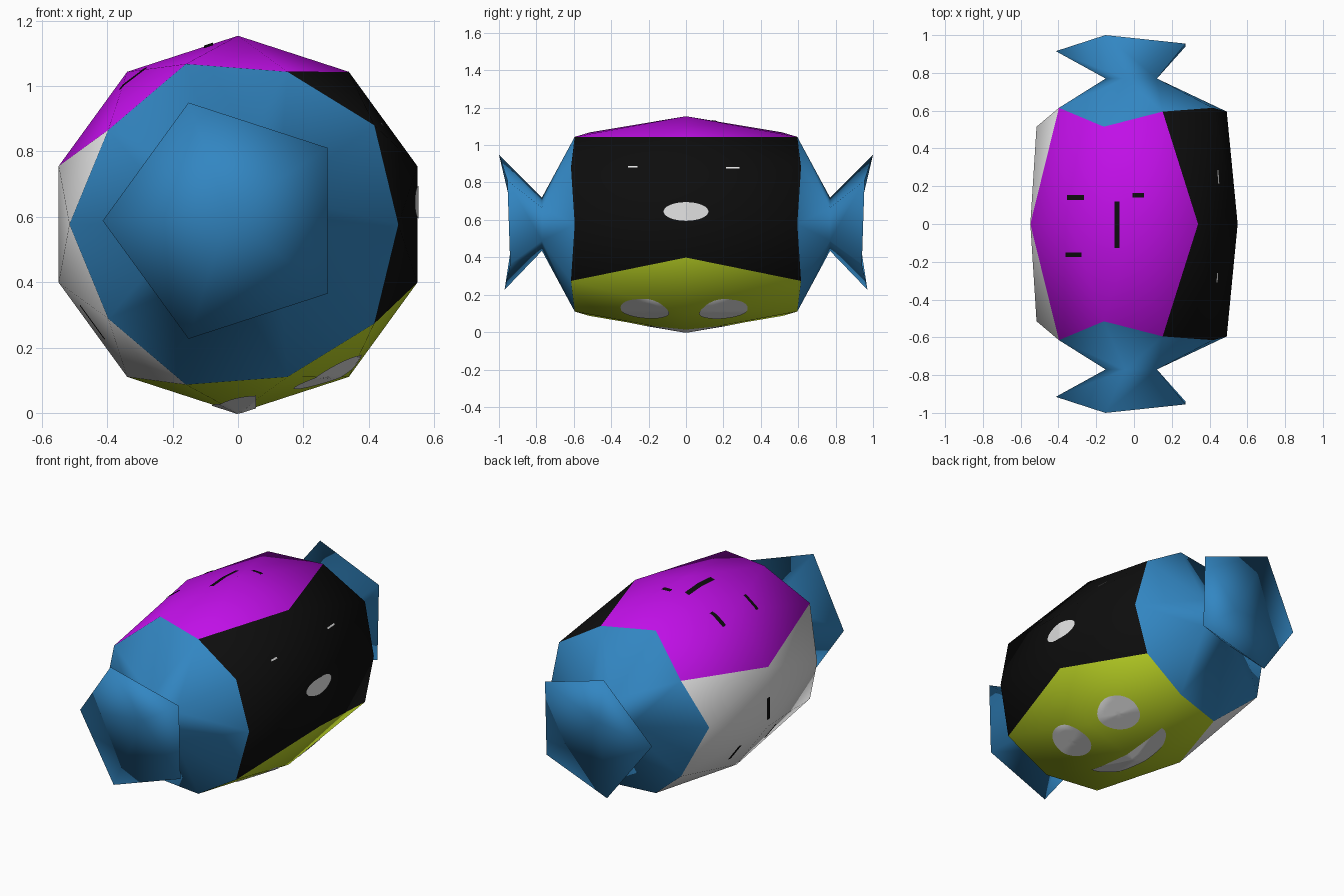
import bpy, bmesh, math
from mathutils import Vector
from mathutils.bvhtree import BVHTree

if "Cube" in bpy.data.objects:
    bpy.data.objects.remove(bpy.data.objects["Cube"])

CZ = 0.577  # height of the long axis


def material(name, rgb):
    m = bpy.data.materials.new(name)
    lin = [(c / 255 / 12.92) if c < 11 else ((c / 255 + 0.055) / 1.055) ** 2.4 for c in rgb]
    m.diffuse_color = (*lin, 1)
    m.use_nodes = True
    m.node_tree.nodes["Principled BSDF"].inputs["Base Color"].default_value = m.diffuse_color
    return m


BLACK = material("black", (13, 13, 13))
MAGENTA = material("magenta", (200, 16, 240))
WHITE = material("white", (228, 228, 228))
LIME = material("lime", (184, 208, 36))
BLUE = material("blue", (50, 134, 194))


def add_object(name, bm, mats):
    me = bpy.data.meshes.new(name)
    bm.to_mesh(me)
    for m in mats:
        me.materials.append(m)
    for p in me.polygons:
        p.use_smooth = True
    ob = bpy.data.objects.new(name, me)
    bpy.context.collection.objects.link(ob)
    return ob


def polar(deg, r, y, cx=0.0, cz=CZ):
    a = math.radians(deg)
    return (cx + r * math.cos(a), y, cz + r * math.sin(a))


# Wrapped body: ten-sided middle, shoulders, pinched waists and flared ends
bm = bmesh.new()
middle = [bm.verts.new(polar(18 + 36 * k, 0.577, 0)) for k in range(10)]
shoulder_y = [0.595, 0.615, 0.595, 0.515, 0.615, 0.515, 0.615, 0.515, 0.595, 0.615]
flare_y = [0.955, 1.0, 0.915, 0.97, 0.94]


def face(mat, *verts):
    bm.faces.new(verts).material_index = mat


for s in (-1, 1):
    shoulder = [bm.verts.new(polar(36 * k, 0.516 if k % 2 else 0.491, s * shoulder_y[k]))
                for k in range(10)]
    waist = [bm.verts.new(polar(36 + 72 * k, 0.15, s * 0.77)) for k in range(5)]
    flare = [bm.verts.new(polar(36 + 72 * k, 0.38, s * flare_y[k], -0.034, 0.588))
             for k in range(5)]
    hub = bm.verts.new((-0.03, s * 0.87, 0.61))
    # triangle strip: four panels, five triangles each
    for i in range(20):
        k = i // 2
        panel = ((i + 1) % 20) // 5
        if i % 2 == 0:
            face(panel, middle[k - 1], middle[k], shoulder[k])
        else:
            face(panel, middle[k], shoulder[k], shoulder[(k + 1) % 10])
    # twisted ends
    for k in range(5):
        n = (k + 1) % 5
        v, e0, e1 = shoulder[2 * k + 1], shoulder[2 * k], shoulder[(2 * k + 2) % 10]
        face(4, waist[k], v, e0)
        face(4, waist[k], v, e1)
        face(4, waist[k], waist[n], e1)
        face(4, waist[k], waist[n], flare[n], flare[k])
        face(4, flare[k], flare[n], hub)
bmesh.ops.recalc_face_normals(bm, faces=bm.faces[:])
add_object("wrapped_body", bm, [BLACK, MAGENTA, WHITE, LIME, BLUE])
tree = BVHTree.FromBMesh(bm)


# Painted plate laid on the body: outline in (u, v), seen along the given angle
def plate(name, mat, angle, outline, rings=6):
    a = math.radians(angle)
    n = Vector((math.cos(a), 0, math.sin(a)))
    t = Vector((-math.sin(a), 0, math.cos(a)))
    cu = sum(p[0] for p in outline) / len(outline)
    cv = sum(p[1] for p in outline) / len(outline)
    pb = bmesh.new()

    def drop(u, v):
        o = Vector((0, v, CZ)) + t * u + n * 2
        return pb.verts.new(tree.ray_cast(o, -n)[0] + n * 0.004)

    loops = [[drop(cu + (u - cu) * r / rings, cv + (v - cv) * r / rings) for u, v in outline]
             for r in range(1, rings + 1)]
    c = drop(cu, cv)
    m = len(outline)
    for j in range(m):
        q = (j + 1) % m
        pb.faces.new((c, loops[0][j], loops[0][q]))
        for r in range(rings - 1):
            pb.faces.new((loops[r][j], loops[r + 1][j], loops[r + 1][q], loops[r][q]))
    pb.normal_update()
    if sum((f.normal.dot(n) for f in pb.faces)) < 0:
        bmesh.ops.reverse_faces(pb, faces=pb.faces[:])
    add_object(name, pb, [mat])
    pb.free()


def ellipse(u, v, hu, hv, n=32):
    return [(u + hu * math.cos(2 * math.pi * i / n), v + hv * math.sin(2 * math.pi * i / n))
            for i in range(n)]


def bar(u, v, hu, hv, n=8):
    c = [(-hu, -hv), (hu, -hv), (hu, hv), (-hu, hv)]
    return [(u + c[i][0] + (c[(i + 1) % 4][0] - c[i][0]) * j / n,
             v + c[i][1] + (c[(i + 1) % 4][1] - c[i][1]) * j / n)
            for i in range(4) for j in range(n)]


# Black panel face
plate("black_panel_mouth", WHITE, 0, ellipse(0.068, 0, 0.05, 0.12))
plate("black_panel_eye_front", WHITE, 0, bar(0.306, -0.285, 0.004, 0.025))
plate("black_panel_eye_back", WHITE, 0, bar(0.302, 0.25, 0.004, 0.036))

# Magenta panel face
plate("magenta_panel_mouth", BLACK, 90, bar(0.09, -0.003, 0.014, 0.123))
plate("magenta_panel_eye_front", BLACK, 90, bar(0.32, -0.163, 0.042, 0.013))
plate("magenta_panel_eye_back", BLACK, 90, bar(0.31, 0.14, 0.045, 0.013))
plate("magenta_panel_mark", BLACK, 90, bar(-0.022, 0.153, 0.03, 0.012))

# White panel face
plate("white_panel_mouth", BLACK, 180, bar(0.07, 0, 0.065, 0.014))
for side, v in (("front", -0.17), ("back", 0.17)):
    plate("white_panel_eye_" + side, BLACK, 216, bar(-0.02, v, 0.064, 0.013))

# Lime panel face
for side, v in (("front", -0.22), ("back", 0.2)):
    plate("lime_panel_eye_" + side, WHITE, -54, ellipse(-0.043, v, 0.115, 0.13))
smile = [(0.055, -0.31 + 0.62 * i / 24) for i in range(24)]
smile += [(0.055 - 0.135 * math.sin(math.pi * i / 24), 0.31 * math.cos(math.pi * i / 24))
          for i in range(24)]
plate("lime_panel_mouth", WHITE, -90, smile)
bm.free()
